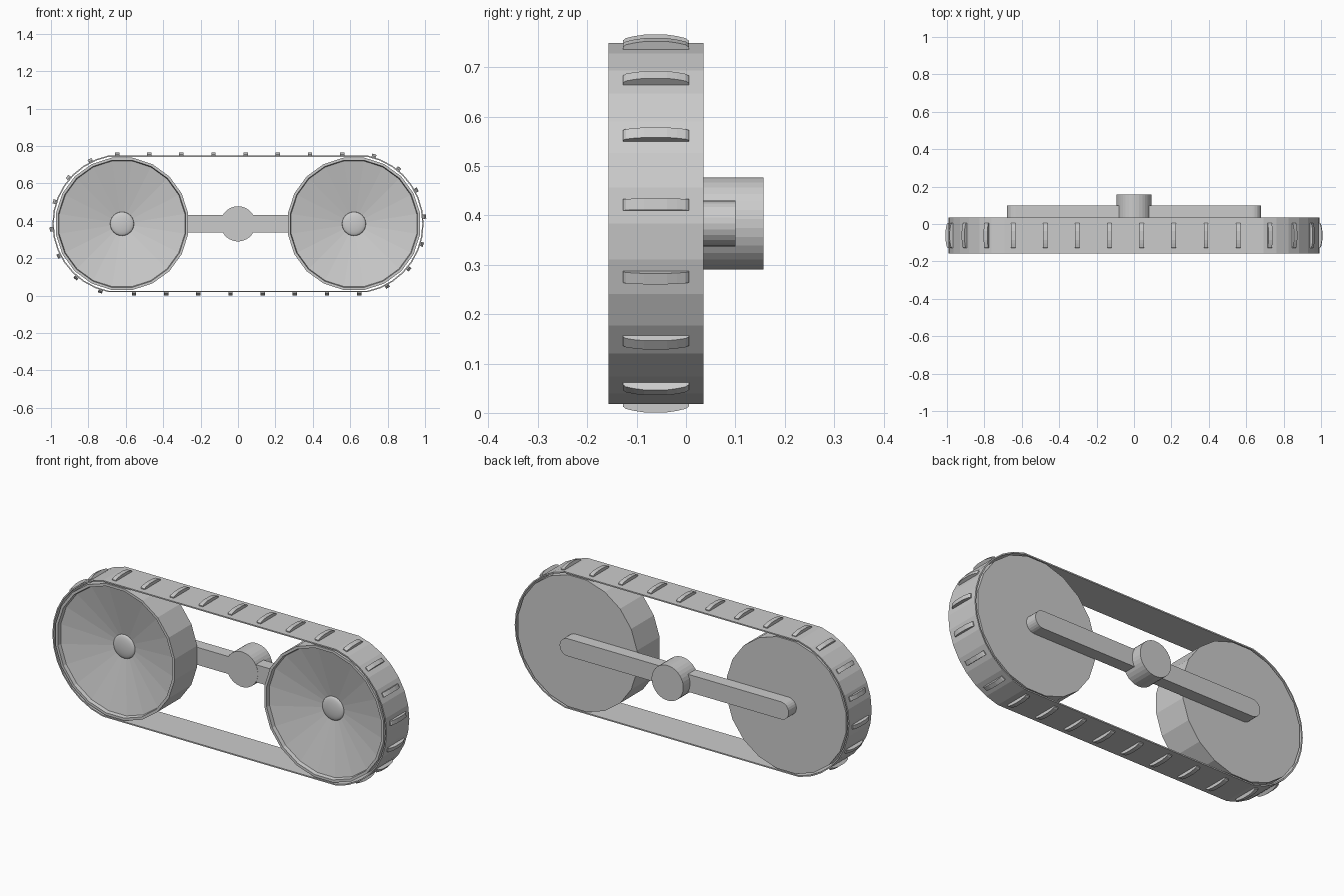
import bpy, bmesh
from math import sin, cos, pi, radians, floor
from mathutils import Matrix, Vector

if "Cube" in bpy.data.objects:
    bpy.data.objects.remove(bpy.data.objects["Cube"])

CX, CZ = 0.62, 0.3835         # wheel centre offset and axle height
Y0, Y1 = -0.157, 0.035        # belt and wheel width
R = 0.3725                    # belt end radius
STEP = 11.25                  # degrees per belt facet
FLAT = R * cos(radians(STEP))  # height of the straight runs above the axle
N = 20                        # sides per wheel


def finish(name, bm):
    bmesh.ops.recalc_face_normals(bm, faces=bm.faces)
    me = bpy.data.meshes.new(name)
    bm.to_mesh(me)
    bm.free()
    ob = bpy.data.objects.new(name, me)
    bpy.context.collection.objects.link(ob)
    return ob


def stadium(half, r, n, trim=0.0):
    """Outline of two arcs joined by straight runs (x, z)."""
    pts = []
    for side, start in ((1, -pi / 2), (-1, pi / 2)):
        for i in range(n):
            a = start + trim + (pi - 2 * trim) * i / (n - 1)
            pts.append((side * half + r * cos(a), CZ + r * sin(a)))
    return pts


def circle(cx, r, n):
    return [(cx + r * cos(2 * pi * (i + 0.5) / n), CZ + r * sin(2 * pi * (i + 0.5) / n))
            for i in range(n)]


def bridge(bm, a, b):
    for i in range(len(a)):
        j = (i + 1) % len(a)
        bm.faces.new((a[i], a[j], b[j], b[i]))


def ring(bm, pts, y):
    return [bm.verts.new((x, y, z)) for x, z in pts]


def prism(name, pts, y0, y1):
    bm = bmesh.new()
    a, b = ring(bm, pts, y0), ring(bm, pts, y1)
    bridge(bm, a, b)
    bm.faces.new(a)
    bm.faces.new(b)
    return finish(name, bm)


# Belt: thin faceted loop
bm = bmesh.new()
outer = stadium(CX, R, 15, radians(STEP))
inner = stadium(CX, R - 0.007, 15, radians(STEP))
loops = [ring(bm, outer, Y0), ring(bm, outer, Y1), ring(bm, inner, Y1), ring(bm, inner, Y0)]
for k in range(4):
    bridge(bm, loops[k], loops[(k + 1) % 4])
finish("belt", bm)

# Wheels: flat back, rim and concave dish with a shallow domed cap at the front
profile = [(0.358, Y1), (0.358, Y0), (0.344, Y0), (0.340, Y0 + 0.02), (0.06, Y0 + 0.08)]
for side, label in ((-1, "left"), (1, "right")):
    bm = bmesh.new()
    rings = [ring(bm, circle(side * CX, r, N), y) for r, y in profile]
    for a, b in zip(rings, rings[1:]):
        bridge(bm, a, b)
    bm.faces.new(rings[0])
    bm.faces.new(rings[-1])
    finish(label + "_wheel", bm)

    bm = bmesh.new()
    bmesh.ops.create_uvsphere(bm, u_segments=24, v_segments=12, radius=0.064)
    bmesh.ops.scale(bm, vec=(1, 1, 0.22), verts=bm.verts)
    bmesh.ops.rotate(bm, matrix=Matrix.Rotation(pi / 2, 3, 'X'), verts=bm.verts)
    bmesh.ops.translate(bm, vec=(side * CX, Y0 + 0.079, CZ), verts=bm.verts)
    for f in bm.faces:
        f.smooth = True
    finish(label + "_hub_cap", bm)

# Connecting bar and central pivot behind the wheels
prism("connecting_bar", stadium(CX + 0.013, 0.047, 13), Y1, 0.10)
prism("pivot", circle(0, 0.094, 32), Y1 - 0.001, 0.157)

# Treads: straight runs at even spacing, then around both ends
spots = [(-0.475 + 0.172 * i, CZ + FLAT, 90) for i in range(7)]
spots += [(-0.556 + 0.172 * i, CZ - FLAT, -90) for i in range(8)]
for cx, first, count in ((CX, -62, 7), (-CX, 94, 8)):
    for i in range(count):
        a = first + 22.6 * i
        if abs(a - 90) < STEP:                   # still on the straight run
            face, r = 90, FLAT
        else:                                    # belt facet under the tread
            face = (floor(a / STEP) + 0.5) * STEP
            r = R * cos(radians(STEP / 2)) / cos(radians(a - face))
        spots.append((cx + r * cos(radians(a)), CZ + r * sin(radians(a)), face))

tread = [(-0.128, -0.003), (-0.128, 0.005), (-0.122, 0.010), (-0.105, 0.014), (-0.085, 0.017),
         (-0.038, 0.017), (-0.018, 0.014), (-0.001, 0.010), (0.006, 0.005), (0.006, -0.003)]
bm = bmesh.new()
for x, z, ang in spots:
    n = Vector((cos(radians(ang)), 0, sin(radians(ang))))
    t = Vector((-n.z, 0, n.x)) * 0.0115
    base = Vector((x, 0, z))
    a, b = ([bm.verts.new(base + n * h + s * t + Vector((0, y, 0))) for y, h in tread]
            for s in (-1, 1))
    bridge(bm, a, b)
    bm.faces.new(a)
    bm.faces.new(b)
finish("belt_treads", bm)
